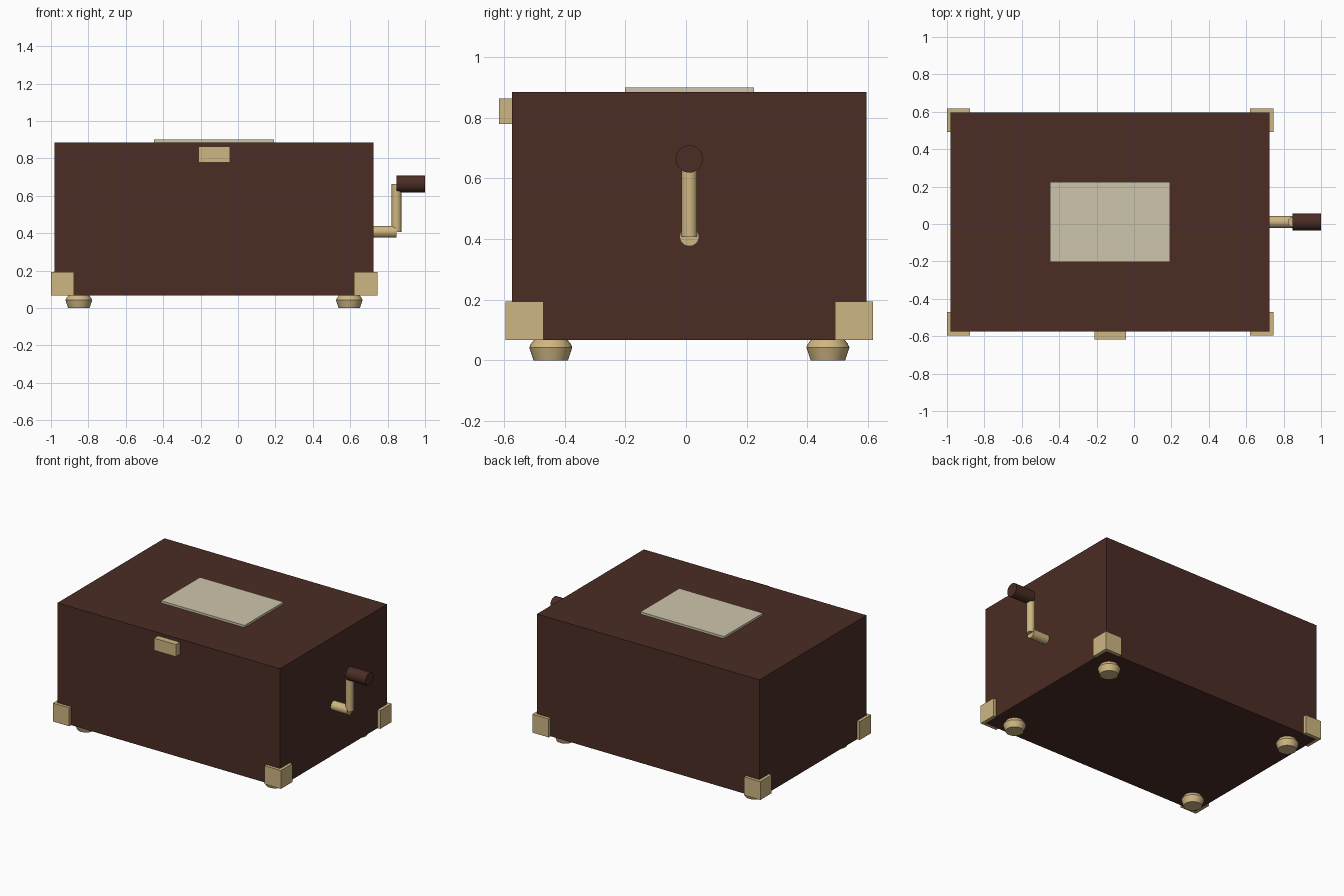
import bpy, bmesh, math
from mathutils import Matrix, Vector

cube = bpy.data.objects.get("Cube")
if cube:
    bpy.data.objects.remove(cube, do_unlink=True)


def material(name, rgb):
    m = bpy.data.materials.new(name)
    m.use_nodes = True
    m.diffuse_color = (*rgb, 1)
    bsdf = next(n for n in m.node_tree.nodes if n.type == "BSDF_PRINCIPLED")
    bsdf.inputs["Base Color"].default_value = (*rgb, 1)
    return m


wood = material("dark brown wood", (0.070, 0.026, 0.018))
brass = material("pale brass", (0.624, 0.468, 0.223))
cream = material("cream", (0.610, 0.560, 0.415))


def finish(name, bm, mat, smooth=False):
    bmesh.ops.recalc_face_normals(bm, faces=bm.faces)
    mesh = bpy.data.meshes.new(name)
    bm.to_mesh(mesh)
    bm.free()
    mesh.materials.append(mat)
    ob = bpy.data.objects.new(name, mesh)
    bpy.context.collection.objects.link(ob)
    if smooth:
        bpy.ops.object.select_all(action="DESELECT")
        ob.select_set(True)
        bpy.context.view_layer.objects.active = ob
        bpy.ops.object.shade_smooth_by_angle(angle=math.radians(40))
    return ob


def box(name, lo, hi, mat):
    lo, hi = Vector(lo), Vector(hi)
    bm = bmesh.new()
    bmesh.ops.create_cube(bm, size=1, matrix=Matrix.Translation((lo + hi) / 2)
                          @ Matrix.Diagonal((*(hi - lo), 1)))
    return finish(name, bm, mat)


def rod(name, start, end, radius, mat):
    start, end = Vector(start), Vector(end)
    axis = end - start
    turn = axis.to_track_quat("Z", "Y").to_matrix().to_4x4()
    bm = bmesh.new()
    bmesh.ops.create_cone(bm, cap_ends=True, segments=32, radius1=radius,
                          radius2=radius, depth=axis.length,
                          matrix=Matrix.Translation((start + end) / 2) @ turn)
    return finish(name, bm, mat, True)


def turned(name, profile, x, y, mat):
    """Revolve (radius, height) points about a vertical axis."""
    bm = bmesh.new()
    verts = [bm.verts.new((x + r, y, z)) for r, z in profile]
    edges = [bm.edges.new(pair) for pair in zip(verts, verts[1:])]
    bmesh.ops.spin(bm, geom=verts + edges, cent=(x, y, 0), axis=(0, 0, 1),
                   angle=math.tau, steps=32)
    bmesh.ops.remove_doubles(bm, verts=bm.verts, dist=1e-5)
    return finish(name, bm, mat, True)


def bracket(name, x, y, sx, sy):
    """L-shaped brass guard wrapped around one lower corner of the case."""
    out, leg = 0.021, 0.104
    plan = [(out, out), (-leg, out), (-leg, 0), (0, 0), (0, -leg), (out, -leg)]
    bm = bmesh.new()
    face = bm.faces.new([bm.verts.new((x + sx * a, y + sy * b, BASE)) for a, b in plan])
    top = bmesh.ops.extrude_face_region(bm, geom=[face])["geom"]
    bmesh.ops.translate(bm, vec=(0, 0, 0.127),
                        verts=[g for g in top if isinstance(g, bmesh.types.BMVert)])
    return finish(name, bm, brass)


# Case, top plate and front clasp
BASE, TOP, CX, CY, HX, HY = 0.067, 0.885, -0.128, 0.011, 0.852, 0.585
box("case", (CX - HX, CY - HY, BASE), (CX + HX, CY + HY, TOP), wood)
box("top_plate", (CX - 0.32, CY - 0.213, TOP), (CX + 0.32, CY + 0.213, 0.9), cream)
box("clasp", (CX - 0.084, -0.617, 0.779), (CX + 0.084, CY - HY, 0.863), brass)

# Corner guards and turned feet
foot = [(0, 0), (0.057, 0), (0.071, 0.042), (0.066, 0.054), (0.055, 0.068), (0, 0.068)]
for side, sx in (("left", 1), ("right", -1)):
    for end, sy in (("front", -1), ("back", 1)):
        bracket(f"{end}_{side}_corner_guard", CX + sx * HX, CY + sy * HY, sx, sy)
        turned(f"{end}_{side}_foot", foot, CX + sx * 0.723, CY + sy * 0.457, brass)

# Crank on the left side
rod("crank_axle", (CX + HX, CY, 0.408), (0.848, CY, 0.408), 0.032, brass)
rod("crank_arm", (0.848, CY, 0.408), (0.848, CY, 0.664), 0.026, brass)
rod("crank_knob", (0.848, CY, 0.664), (1.0, CY, 0.664), 0.045, wood)
